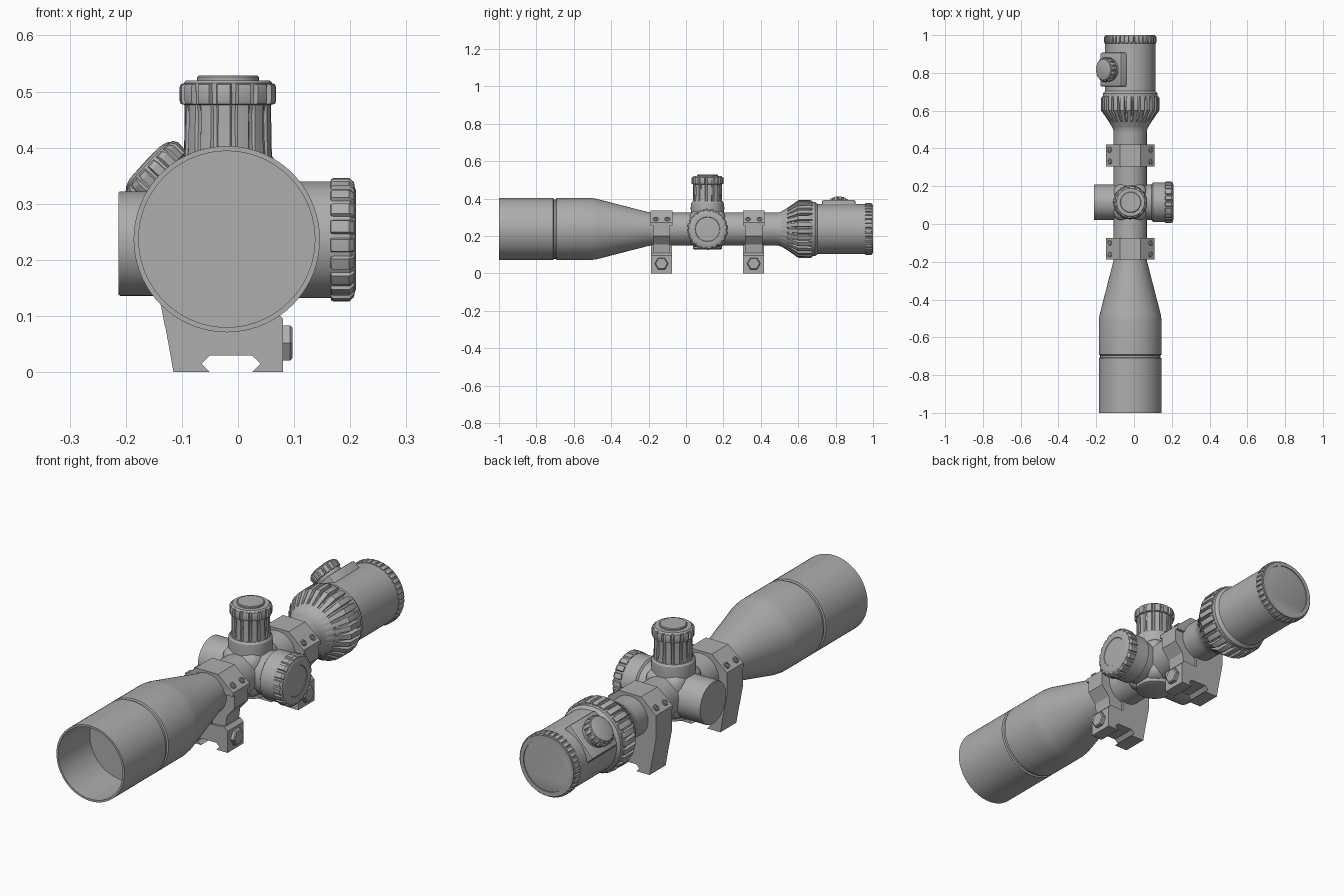
import bpy, bmesh, math
from mathutils import Vector

cube = bpy.data.objects.get("Cube")
if cube:
    bpy.data.objects.remove(cube, do_unlink=True)

grey = bpy.data.materials.new("scope_grey")
grey.use_nodes = True
COLOR = (0.42, 0.42, 0.42, 1)
grey.diffuse_color = COLOR
grey.node_tree.nodes["Principled BSDF"].inputs["Base Color"].default_value = COLOR

CX, CZ = -0.02, 0.237          # optical axis
TY = 0.115                     # turret centre along the tube


def finish(name, bm, angle=32):
    bmesh.ops.remove_doubles(bm, verts=bm.verts, dist=1e-5)
    bmesh.ops.recalc_face_normals(bm, faces=bm.faces)
    mesh = bpy.data.meshes.new(name)
    bm.to_mesh(mesh)
    bm.free()
    mesh.polygons.foreach_set("use_smooth", [True] * len(mesh.polygons))
    mesh.set_sharp_from_angle(angle=math.radians(angle))
    mesh.materials.append(grey)
    obj = bpy.data.objects.new(name, mesh)
    bpy.context.collection.objects.link(obj)
    return obj


def revolve(name, profile, origin, axis, sides=64, teeth=0):
    """Turn (distance, radius, groove depth) points about an axis."""
    if teeth:
        steps = [((k + f) / teeth * math.tau, low) for k in range(teeth)
                 for f, low in ((0, 0), (0.3, 0), (0.6, 0), (0.7, 1), (0.9, 1))]
    else:
        steps = [(k / sides * math.tau, 0) for k in range(sides)]
    rot = Vector(axis).to_track_quat('Z', 'Y')
    bm = bmesh.new()
    rings = []
    for t, r, *groove in profile:
        depth = groove[0] if groove else 0
        ring = []
        for a, low in steps:
            rr = max(r - depth * low, 0)
            p = Vector((rr * math.cos(a), rr * math.sin(a), t))
            ring.append(bm.verts.new(Vector(origin) + rot @ p))
        rings.append(ring)
    n = len(steps)
    for a, b in zip(rings, rings[1:]):
        for i in range(n):
            j = (i + 1) % n
            bm.faces.new((a[i], a[j], b[j], b[i]))
    for ring, (t, r, *_) in ((rings[0], profile[0]), (rings[-1], profile[-1])):
        if r > 0:
            bm.faces.new(ring)
    return finish(name, bm)


def extrude_y(name, outline, y0, y1):
    """Extrude an (x, z) outline along the tube."""
    bm = bmesh.new()
    face = bm.faces.new([bm.verts.new((x, y0, z)) for x, z in outline])
    out = bmesh.ops.extrude_face_region(bm, geom=[face])
    verts = [v for v in out["geom"] if isinstance(v, bmesh.types.BMVert)]
    bmesh.ops.translate(bm, verts=verts, vec=(0, y1 - y0, 0))
    return finish(name, bm, 20)


def box(name, center, size, bevel, segments=4):
    bm = bmesh.new()
    bmesh.ops.create_cube(bm, size=1)
    bmesh.ops.scale(bm, vec=size, verts=bm.verts)
    bmesh.ops.bevel(bm, geom=bm.edges[:], offset=bevel, segments=segments,
                    profile=0.5, affect='EDGES')
    obj = finish(name, bm)
    obj.location = center
    return obj


tube_origin, along = (CX, 0, CZ), (0, 1, 0)

# Main tube with hollow objective bell, lens and grooved sunshade joint
revolve("main_tube", [
    (-0.78, 0), (-0.78, 0.157), (-1, 0.157), (-1, 0.166), (-0.71, 0.166),
    (-0.707, 0.159), (-0.695, 0.159), (-0.692, 0.166), (-0.51, 0.166),
    (-0.48, 0.162), (-0.2, 0.09), (-0.17, 0.0875), (0.48, 0.0875),
    (0.5, 0.09), (0.52, 0.098), (0.56, 0.12), (0.6, 0.135), (0.69, 0.135), (0.71, 0.133),
    (0.96, 0.133), (1, 0.131), (1, 0.113), (0.9, 0.11), (0.9, 0)],
    tube_origin, along, 72)

# Ribbed magnification ring and its collar
revolve("magnification_ring", [
    (0.5, 0.088), (0.54, 0.112, 0.002), (0.585, 0.143, 0.014),
    (0.6, 0.154, 0.018), (0.665, 0.155, 0.016), (0.675, 0.15, 0.01), (0.678, 0.13)],
    tube_origin, along, teeth=26)
revolve("magnification_collar", [
    (0.65, 0.13), (0.655, 0.145), (0.69, 0.145), (0.705, 0.133)], tube_origin, along)

# Knurled eyepiece rim
revolve("eyepiece_rim", [
    (0.955, 0.13), (0.957, 0.136, 0.005), (0.963, 0.139, 0.006),
    (0.988, 0.139, 0.006), (0.994, 0.136, 0.005), (0.996, 0.13)],
    tube_origin, along, teeth=36)

# Turret housing with round bosses on each side
box("turret_housing", (CX, TY, 0.24), (0.18, 0.2, 0.2), 0.05)
revolve("housing_post", [(0.128, 0.07), (0.132, 0.078), (0.35, 0.09), (0.375, 0.088),
                         (0.383, 0.082)], (CX, TY, 0), (0, 0, 1))
revolve("right_boss", [(0.05, 0.093), (0.19, 0.093), (0.193, 0.091)],
        (CX, TY, 0.229), (-1, 0, 0))
revolve("left_boss", [(0.04, 0.088), (0.12, 0.096), (0.13, 0.096)],
        (CX, TY, 0.236), (1, 0, 0))

# Elevation turret: fluted body, padded grip, raised cap
top = (CX + 0.002, TY, 0)
revolve("elevation_body", [(0.37, 0.08, 0.002), (0.4, 0.078, 0.004), (0.46, 0.077, 0.005),
                           (0.48, 0.077)], top, (0, 0, 1), teeth=14)
revolve("elevation_grip", [(0.476, 0.076), (0.478, 0.084, 0.006), (0.484, 0.086, 0.008),
                           (0.508, 0.086, 0.008), (0.513, 0.084, 0.006), (0.515, 0.078)],
        top, (0, 0, 1), teeth=14)
revolve("elevation_cap", [(0.5, 0.079), (0.515, 0.079), (0.52, 0.074), (0.52, 0.055),
                          (0.526, 0.055), (0.529, 0.052)], top, (0, 0, 1))

# Side focus knob with a dished face
side = (0, TY, 0.236)
revolve("focus_knob", [(0.09, 0.09), (0.1, 0.104), (0.17, 0.104), (0.2, 0.104),
                       (0.208, 0.094), (0.21, 0.088), (0.21, 0.066), (0.203, 0.06),
                       (0.203, 0)], side, (1, 0, 0))
revolve("focus_grip", [(0.164, 0.1), (0.166, 0.108, 0.006), (0.17, 0.11, 0.007),
                       (0.198, 0.11, 0.007), (0.207, 0.102, 0.006), (0.208, 0.09)],
        side, (1, 0, 0), teeth=20)

# Illumination knob on a pad of the eyepiece, tilted up to the right
tilt = math.radians(43)
out = Vector((-math.cos(tilt), 0, math.sin(tilt)))
pad = box("illumination_pad", Vector((CX, 0.817, CZ)) + out * 0.1,
          (0.165, 0.18, 0.085), 0.008, 2)
pad.rotation_euler = (0, tilt - math.pi / 2, 0)
lamp = (CX, 0.817, CZ)
revolve("illumination_knob", [(0.13, 0.058), (0.185, 0.061), (0.195, 0.055),
                              (0.2, 0.04), (0.201, 0)], lamp, out)
revolve("illumination_grip", [(0.158, 0.058), (0.16, 0.066, 0.006), (0.182, 0.067, 0.006),
                              (0.19, 0.062, 0.005), (0.193, 0.055)], lamp, out, teeth=16)

# Two ring mounts
cap = [(-0.148, 0.255), (-0.148, 0.272), (-0.075, 0.335),
       (0.035, 0.335), (0.108, 0.272), (0.108, 0.255)]
saddle_right = [(-0.147, 0.255), (-0.147, 0.17), (-0.13, 0.08), (0, 0.08), (0, 0.255)]
saddle_left = [(-0.01, 0.255), (-0.01, 0.08), (0.06, 0.08), (0.07, 0.155),
               (0.108, 0.2), (0.108, 0.255)]
clamp = [(-0.132, 0.095), (-0.115, 0), (-0.05, 0), (-0.065, 0.015), (-0.05, 0.03),
         (0.025, 0.03), (0.04, 0.015), (0.025, 0), (0.08, 0), (0.08, 0.095), (0.065, 0.11)]
for label, y in (("front", -0.131), ("rear", 0.362)):
    extrude_y(label + "_ring_cap", cap, y - 0.058, y + 0.058)
    extrude_y(label + "_saddle_right", saddle_right, y - 0.056, y + 0.056)
    extrude_y(label + "_saddle_left", saddle_left, y - 0.046, y + 0.046)
    extrude_y(label + "_rail_clamp", clamp, y - 0.056, y + 0.056)
    revolve(label + "_clamp_bolt", [(0.07, 0.036), (0.093, 0.036), (0.097, 0.031)],
            (0, y, 0.052), (1, 0, 0), sides=6)
    # Socket screws on the sloped shoulders
    for s in (-1, 1):
        for dy in (-0.031, 0.031):
            revolve(label + "_cap_screw", [(-0.01, 0.014), (0.004, 0.014), (0.006, 0.012),
                                           (0.006, 0.007), (0.001, 0.007), (0.001, 0)],
                    (CX + s * 0.108, y + dy, 0.289), (s * 0.65, 0, 0.76), sides=16)
